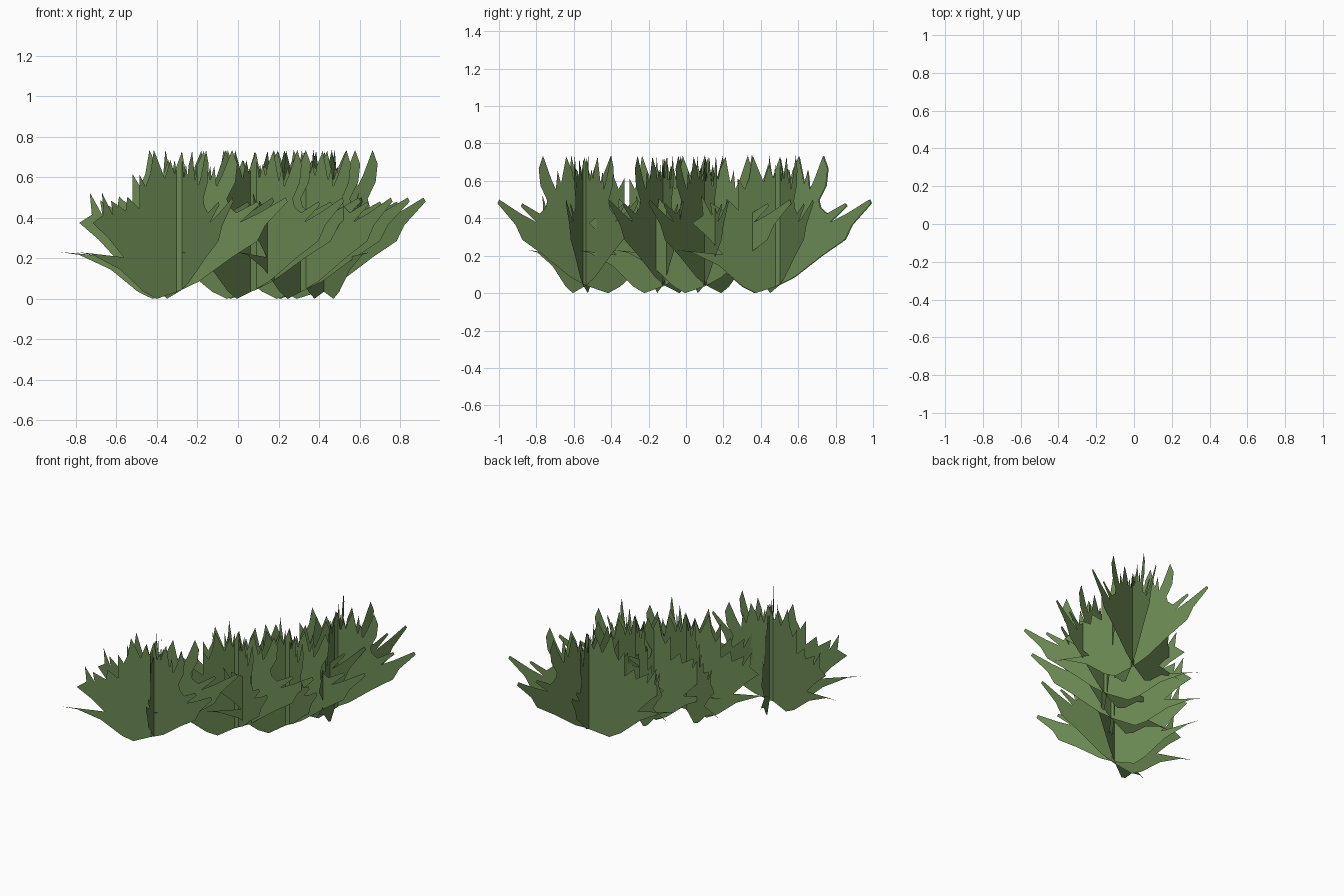
import bpy, bmesh, math
from mathutils import Vector
from mathutils.geometry import tessellate_polygon

# one flat leaf green
green = bpy.data.materials.new("leaf green")
green.diffuse_color = (0.145, 0.245, 0.085, 1)

# jagged outline of one foliage card: (distance from clump centre, height)
OUTLINE = [
    (-0.13, 0.005), (0.00, 0.045), (0.09, 0.09), (0.25, 0.21), (0.37, 0.29),
    (0.41, 0.37), (0.515, 0.485), (0.505, 0.505), (0.38, 0.43), (0.29, 0.385),
    (0.38, 0.47), (0.37, 0.485), (0.27, 0.43), (0.235, 0.46), (0.225, 0.50),
    (0.265, 0.58), (0.275, 0.67), (0.25, 0.74), (0.20, 0.61), (0.175, 0.56),
    (0.165, 0.66), (0.145, 0.59), (0.115, 0.735), (0.08, 0.66), (0.07, 0.61),
    (0.055, 0.67), (0.035, 0.60), (0.01, 0.73), (-0.03, 0.62), (-0.055, 0.69),
    (-0.085, 0.60), (-0.145, 0.74), (-0.165, 0.62), (-0.19, 0.56),
    (-0.225, 0.62), (-0.225, 0.45), (-0.29, 0.51), (-0.30, 0.44),
    (-0.38, 0.49), (-0.37, 0.42), (-0.43, 0.53), (-0.42, 0.42), (-0.48, 0.38),
    (-0.39, 0.30), (-0.31, 0.21), (-0.48, 0.228), (-0.57, 0.236),
    (-0.48, 0.222), (-0.33, 0.15), (-0.20, 0.04),
]
SPREAD = 1.05

# clumps: centre and the heading of each crossing card, in degrees
CLUMPS = {
    "front_clump": (-0.285, -0.535, (-61, -10, 31)),
    "left_middle_clump": (0.075, -0.112, (-34, 12, 54)),
    "right_middle_clump": (0.32, 0.11, (-35, 14, 57)),
    "back_clump": (0.418, 0.497, (20, 67, 113)),
}


def make_clump(name, cx, cy, headings):
    bm = bmesh.new()
    tris = tessellate_polygon([[Vector((u, z, 0)) for u, z in OUTLINE]])
    for i, deg in enumerate(headings):
        a = math.radians(deg)
        c, s = math.cos(a), math.sin(a)
        # the middle card stands slightly in front of the crossing line
        off = 0.014 if i == 1 else 0
        vs = [bm.verts.new((u * SPREAD * c + off * s, u * SPREAD * s - off * c, z - 0.005))
              for u, z in OUTLINE]
        for t in tris:
            bm.faces.new([vs[k] for k in t])
    bmesh.ops.recalc_face_normals(bm, faces=bm.faces[:])
    # merge the flat triangles into clean card faces
    bmesh.ops.dissolve_limit(bm, angle_limit=0.01, verts=bm.verts[:], edges=bm.edges[:])
    mesh = bpy.data.meshes.new(name)
    bm.to_mesh(mesh)
    bm.free()
    mesh.materials.append(green)
    ob = bpy.data.objects.new(name, mesh)
    ob.location = (cx, cy, 0)
    bpy.context.collection.objects.link(ob)


for name, (cx, cy, headings) in CLUMPS.items():
    make_clump(name, cx, cy, headings)
